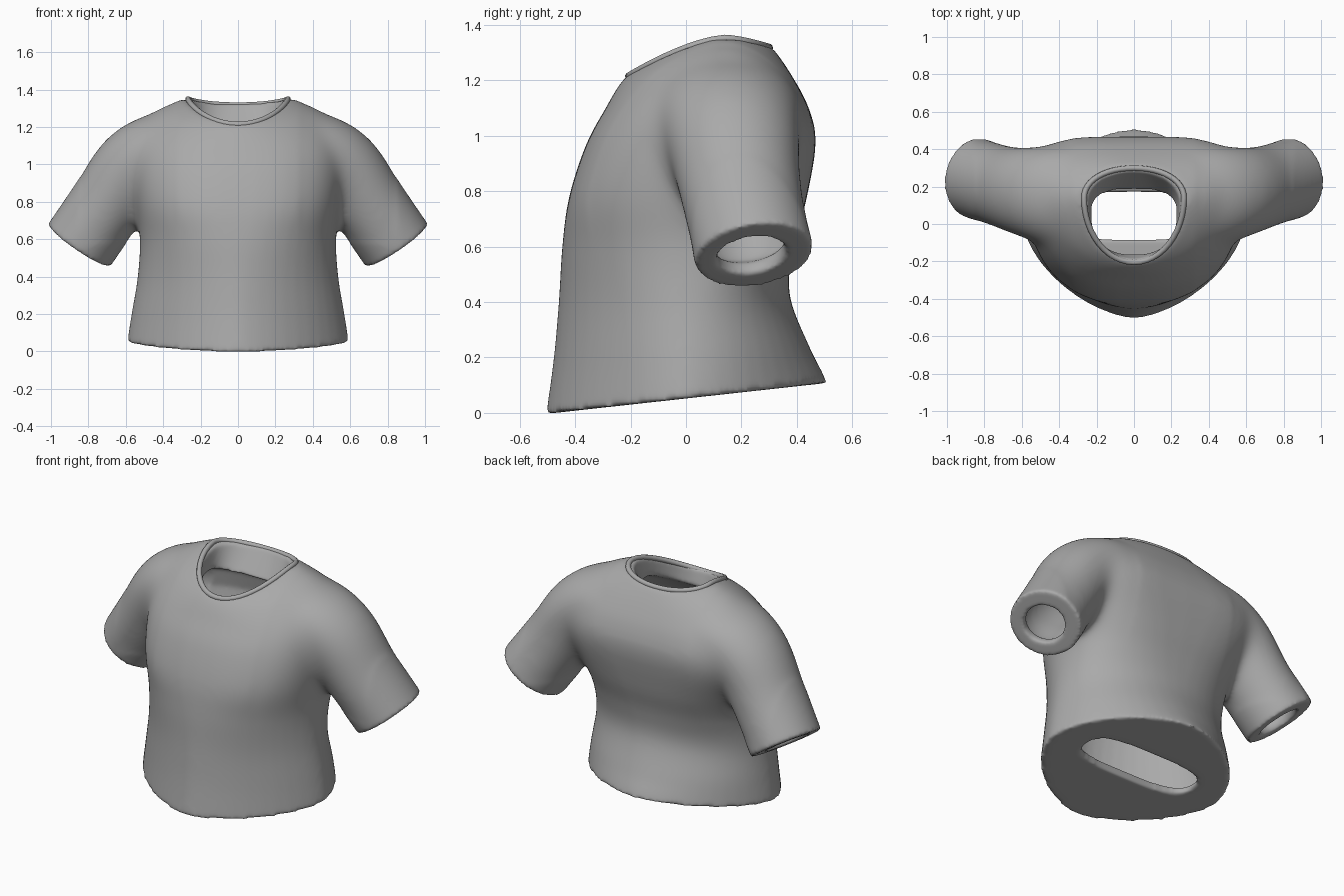
import bpy, bmesh, math
from mathutils import Vector

if "Cube" in bpy.data.objects:
    bpy.data.objects.remove(bpy.data.objects["Cube"], do_unlink=True)

grey = bpy.data.materials.new("shirt_grey")
grey.use_nodes = True
COLOUR = (0.4, 0.4, 0.4, 1)
grey.diffuse_color = COLOUR
grey.node_tree.nodes["Principled BSDF"].inputs["Base Color"].default_value = COLOUR
SIDES = 48


def catmull(rows, steps):
    """Smoothly interpolate a list of equal-length rows."""
    out = []
    for i in range(len(rows) - 1):
        a, b, c, d = (Vector(rows[min(max(i + k, 0), len(rows) - 1)]) for k in (-1, 0, 1, 2))
        for s in range(steps):
            t = s / steps
            out.append(b + (c - a) * (t / 2) + (a * 2 - b * 5 + c * 4 - d) * (t * t / 2)
                       + (b * 3 - a - c * 3 + d) * (t ** 3 / 2))
    return out + [Vector(rows[-1])]


def body_ring(row):
    """Half width; front, back and widest y; front, side and back z; front and back squareness."""
    w, yf, yb, yc, zf, zs, zb, pf, pb = row
    pts = []
    for i in range(SIDES):
        a = math.tau * i / SIDES
        c, s = math.cos(a), math.sin(a)
        p, y_end, z_end = (pb, yb, zb) if s > 0 else (pf, yf, zf)
        x = w * math.copysign(abs(c) ** (2 / p), c)
        t = abs(s) ** (2 / p)
        pts.append(Vector((x, yc + (y_end - yc) * t, zs + (z_end - zs) * t ** 1.5)))
    return pts


def tube_rings(path, side):
    """Oval sections along a path of x, y, z, radius, depth radius."""
    rows = catmull(path, 6)
    rings = []
    for i, row in enumerate(rows):
        tangent = (rows[min(i + 1, len(rows) - 1)] - rows[max(i - 1, 0)]).to_3d().normalized()
        v = Vector((0, 1, 0))
        v = (v - tangent * v.dot(tangent)).normalized()
        u = v.cross(tangent)
        ring = []
        for k in range(SIDES):
            a = math.tau * k / SIDES
            p = row.to_3d() + u * math.cos(a) * row[3] + v * math.sin(a) * row[4]
            ring.append(Vector((p.x * side, p.y, p.z)))
        rings.append(ring)
    return rings


def loft(bm, rings):
    loops = [[bm.verts.new(p) for p in ring] for ring in rings]
    for a, b in zip(loops, loops[1:]):
        for i in range(SIDES):
            j = (i + 1) % SIDES
            bm.faces.new((a[i], a[j], b[j], b[i]))
    bm.faces.new(loops[0])
    bm.faces.new(loops[-1])


def make_object(name, *lofts):
    bm = bmesh.new()
    for rings in lofts:
        loft(bm, rings)
    bmesh.ops.recalc_face_normals(bm, faces=bm.faces)
    mesh = bpy.data.meshes.new(name)
    bm.to_mesh(mesh)
    bm.free()
    obj = bpy.data.objects.new(name, mesh)
    bpy.context.collection.objects.link(obj)
    mesh.materials.append(grey)
    return obj


def apply_modifier(obj, kind, **settings):
    bpy.context.view_layer.objects.active = obj
    mod = obj.modifiers.new(kind, kind)
    for key, value in settings.items():
        setattr(mod, key, value)
    bpy.ops.object.modifier_apply(modifier=mod.name)


# Torso and sleeves, run past the hems so that the hems can be trimmed cleanly
torso = [
    (0.60, -0.52, 0.54, 0, -0.12, -0.07, 0.0, 1.6, 1.75),
    (0.593, -0.505, 0.505, 0, 0, 0.05, 0.12, 1.6, 1.75),
    (0.57, -0.478, 0.45, 0, 0.2, 0.2, 0.23, 1.65, 1.9),
    (0.537, -0.46, 0.375, 0, 0.4, 0.4, 0.42, 1.75, 2.1),
    (0.525, -0.447, 0.385, 0.02, 0.6, 0.6, 0.58, 2, 2.5),
    (0.548, -0.422, 0.43, 0.06, 0.78, 0.78, 0.75, 2.35, 3),
    (0.575, -0.36, 0.468, 0.12, 0.97, 0.97, 0.97, 2.35, 4),
    (0.57, -0.29, 0.443, 0.16, 1.1, 1.13, 1.1, 2.2, 3.6),
    (0.45, -0.25, 0.38, 0.15, 1.17, 1.285, 1.22, 2, 2.8),
    (0.28, -0.217, 0.312, 0.14, 1.215, 1.355, 1.32, 2, 2.1),
]
cuff = Vector((0.849, 0.247, 0.568))
axis = Vector((0.56, 0.15, -0.82)).normalized()
sleeve = [(0.2, 0.13, 1.11, 0.19, 0.27), (0.41, 0.15, 1.075, 0.205, 0.27),
          (0.565, 0.17, 0.985, 0.207, 0.245), (0.70, 0.2, 0.785, 0.203, 0.222),
          (*cuff, 0.202, 0.217), (*(cuff + axis * 0.1), 0.202, 0.217)]
shirt = make_object("shirt_body", [body_ring(r) for r in catmull(torso, 5)],
                    tube_rings(sleeve, 1), tube_rings(sleeve, -1))
apply_modifier(shirt, "REMESH", mode="VOXEL", voxel_size=0.016)

# Blend the shoulders and armpits, then trim the hems flat
bm = bmesh.new()
bm.from_mesh(shirt.data)
joint = [v for v in bm.verts if 0.33 < abs(v.co.x) < 0.85 and v.co.z > 0.58]
for verts, count in ((bm.verts[:], 5), (joint, 34)):
    for _ in range(count):
        bmesh.ops.smooth_vert(bm, verts=verts, factor=0.5,
                              use_axis_x=True, use_axis_y=True, use_axis_z=True)


def trim(point, normal, faces):
    geom = set(faces)
    for f in faces:
        geom.update(f.verts)
        geom.update(f.edges)
    cut = bmesh.ops.bisect_plane(bm, geom=list(geom), plane_co=point, plane_no=normal,
                                 clear_outer=True)["geom_cut"]
    edges = [e for e in cut if isinstance(e, bmesh.types.BMEdge)]
    bmesh.ops.edgeloop_fill(bm, edges=edges)


trim(Vector((0, 0, 0.052)), Vector((0, 0.11, -1)), bm.faces[:])
for side in (1, -1):
    flip = Vector((side, 1, 1))
    trim(cuff * flip, axis * flip,
         [f for f in bm.faces if all(v.co.x * side > 0.62 for v in f.verts)])
bmesh.ops.recalc_face_normals(bm, faces=bm.faces)
bm.to_mesh(shirt.data)
bm.free()

# Hollow inside: narrow waist opening in a thin floor, wide chest, neck funnel, sleeve bores
hollow = [
    (0.38, -0.085, 0.17, 0.045, -0.1, -0.1, -0.1, 3, 3),
    (0.38, -0.085, 0.17, 0.045, 0.09, 0.09, 0.1, 3, 3),
    (0.52, -0.43, 0.42, 0, 0.09, 0.1, 0.15, 1.6, 1.85),
    (0.485, -0.41, 0.33, 0, 0.4, 0.4, 0.42, 1.75, 2.1),
    (0.475, -0.395, 0.335, 0.02, 0.6, 0.6, 0.58, 1.9, 2.4),
    (0.49, -0.37, 0.38, 0.06, 0.78, 0.78, 0.75, 2, 2.8),
    (0.50, -0.305, 0.41, 0.12, 0.97, 0.97, 0.97, 2, 3),
    (0.47, -0.24, 0.385, 0.16, 1.07, 1.1, 1.08, 2, 3),
    (0.36, -0.185, 0.32, 0.1, 1.12, 1.2, 1.16, 2, 2.5),
    (0.225, -0.16, 0.18, 0.05, 1.13, 1.22, 1.18, 2.5, 3),
    (0.25, -0.19, 0.285, 0.1, 1.23, 1.37, 1.33, 2, 2.2),
    (0.252, -0.19, 0.287, 0.1, 1.3, 1.44, 1.4, 2, 2.2),
]
rim = cuff - Vector((0, 0.01, 0))
bore = [(0.3, 0.14, 1.05, 0.12, 0.17), (0.5, 0.17, 0.99, 0.155, 0.175),
        (0.70, 0.2, 0.785, 0.155, 0.17), (*(rim - axis * 0.09), 0.15, 0.165),
        (*(rim - axis * 0.05), 0.115, 0.125), (*rim, 0.113, 0.124),
        (*(rim + axis * 0.1), 0.113, 0.124)]
cutters = [make_object("torso_hollow", [body_ring(r) for r in hollow])]
cutters += [make_object("sleeve_hollow", tube_rings(bore, s)) for s in (1, -1)]
for cutter in cutters:
    cutter.hide_render = True
    apply_modifier(shirt, "BOOLEAN", operation="DIFFERENCE", solver="EXACT", object=cutter)
    bpy.data.objects.remove(cutter, do_unlink=True)

# Soften the hem edges
apply_modifier(shirt, "REMESH", mode="VOXEL", voxel_size=0.011)
apply_modifier(shirt, "SMOOTH", factor=0.5, iterations=10)

# Rolled collar band
curve = bpy.data.curves.new("collar_band", "CURVE")
curve.dimensions = "3D"
curve.bevel_depth = 0.015
curve.bevel_resolution = 3
spline = curve.splines.new("POLY")
spline.points.add(SIDES - 1)
collar_row = (0.267, -0.205, 0.299, 0.14, 1.214, 1.35, 1.317, 2, 2.1)
for point, co in zip(spline.points, body_ring(collar_row)):
    point.co = (*co, 1)
spline.use_cyclic_u = True
curve.materials.append(grey)
collar = bpy.data.objects.new("collar_band", curve)
bpy.context.collection.objects.link(collar)

# Smooth shading with crisp hems
bpy.ops.object.select_all(action="DESELECT")
shirt.select_set(True)
bpy.context.view_layer.objects.active = shirt
bpy.ops.object.shade_smooth_by_angle(angle=math.radians(50))
